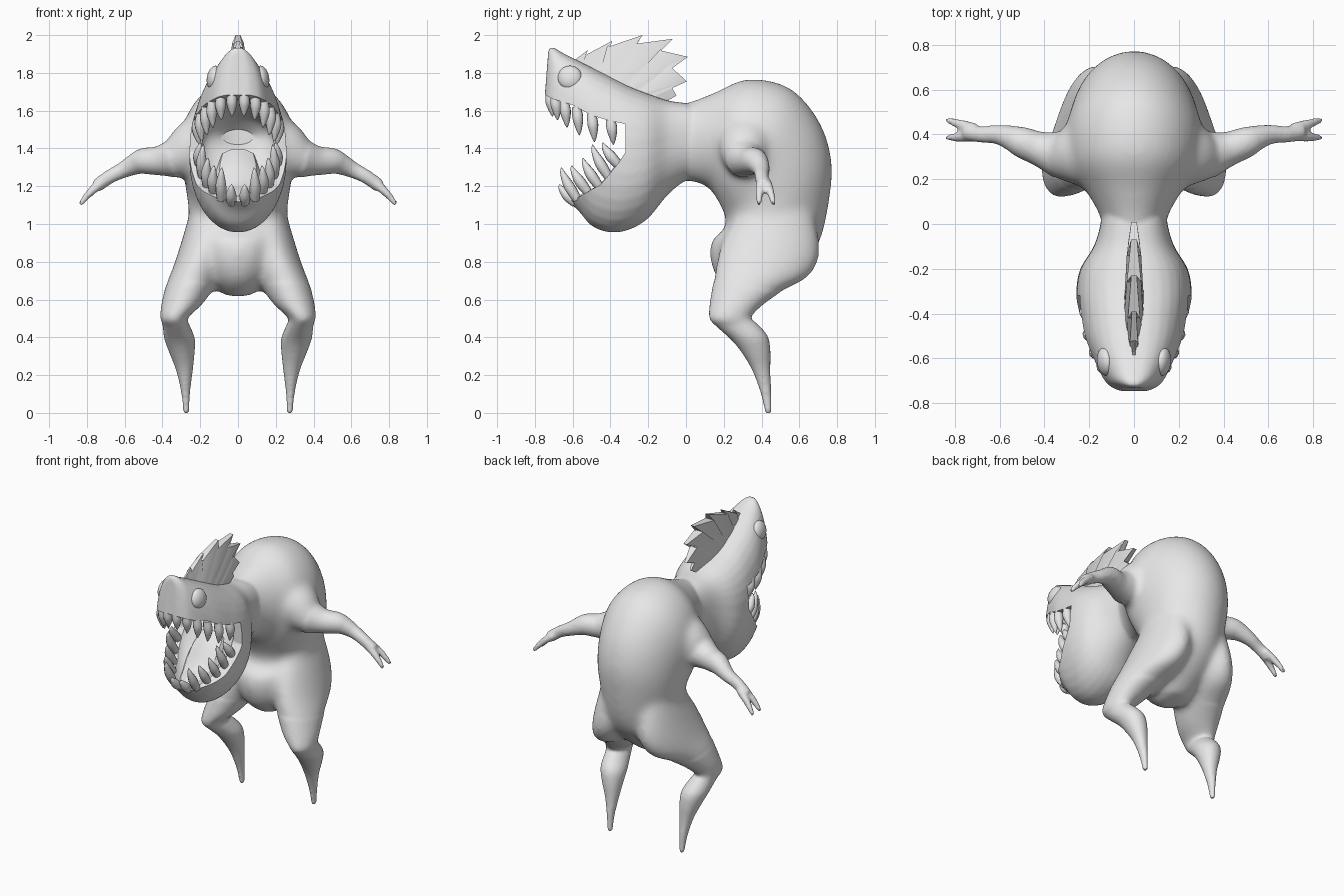
import bpy, bmesh
from math import sin, cos, pi, radians
from mathutils import Vector, Matrix

if "Cube" in bpy.data.objects:
    bpy.data.objects.remove(bpy.data.objects["Cube"], do_unlink=True)

grey = bpy.data.materials.new("plain grey")
grey.use_nodes = True
grey.diffuse_color = (0.8, 0.8, 0.8, 1)
grey.node_tree.nodes["Principled BSDF"].inputs["Base Color"].default_value = (0.8, 0.8, 0.8, 1)


def skin(bm, rings):
    """Closed shell through rings of equal point count."""
    loops = [[bm.verts.new(p) for p in r] for r in rings]
    n = len(loops[0])
    for a, b in zip(loops, loops[1:]):
        for i in range(n):
            bm.faces.new((a[i], a[(i + 1) % n], b[(i + 1) % n], b[i]))
    bm.faces.new(loops[0])
    bm.faces.new(loops[-1])


def spline(rows, steps=4):
    """Catmull-Rom interpolation of numeric rows."""
    out = []
    for i in range(len(rows) - 1):
        quad = [rows[max(0, min(len(rows) - 1, i + k))] for k in (-1, 0, 1, 2)]
        for s in range(steps):
            t = s / steps
            out.append([0.5 * (2 * b + (c - a) * t + (2 * a - 5 * b + 4 * c - d) * t * t
                               + (3 * b - a - 3 * c + d) * t ** 3) for a, b, c, d in zip(*quad)])
    out.append(list(rows[-1]))
    return out


def ellipse(c, u, v, n=32, power=(1, 1)):
    """Ring whose lower and upper halves have their own squareness."""
    pts = []
    for i in range(n):
        a, b = cos(2 * pi * i / n), sin(2 * pi * i / n)
        p = power[b > 0]
        pts.append(c + u * (abs(a) ** p * (1 if a > 0 else -1))
                   + v * (abs(b) ** p * (1 if b > 0 else -1)))
    return pts


def loft(bm, rows, n=32, power=(1, 1), side=1):
    """Rows: front y, z, back y, z, centre x, half width."""
    rings = []
    for ya, za, yb, zb, x, w in spline(rows):
        p, q = Vector((x * side, ya, za)), Vector((x * side, yb, zb))
        rings.append(ellipse((p + q) / 2, Vector((w, 0, 0)), (q - p) / 2, n, power))
    skin(bm, rings)


def upright(rows):
    """Rows y, low z, high z, half width turned into loft rows."""
    return [(y, lo, y, hi, 0, w) for y, lo, hi, w in rows]


def tube(bm, rows, side=1, n=16):
    """Rows: x, y, z, radius."""
    path = [(Vector((x * side, y, z)), max(r, 0.001)) for x, y, z, r in spline(rows)]
    rings = []
    for i, (p, r) in enumerate(path):
        d = (path[min(i + 1, len(path) - 1)][0] - path[max(i - 1, 0)][0]).normalized()
        u = d.cross(Vector((0.1, 1, 0.1))).normalized()
        rings.append(ellipse(p, u * r, d.cross(u) * r, n))
    skin(bm, rings)


def make(name, bm, angle=40):
    bmesh.ops.recalc_face_normals(bm, faces=bm.faces)
    me = bpy.data.meshes.new(name)
    bm.to_mesh(me)
    bm.free()
    me.materials.append(grey)
    ob = bpy.data.objects.new(name, me)
    bpy.context.scene.collection.objects.link(ob)
    finish(me, angle)
    return ob


def finish(me, angle):
    me.shade_smooth()
    me.set_sharp_from_angle(angle=radians(angle))


def fuse(ob, voxel, rounds):
    """Merge overlapping shells and soften the joins."""
    m = ob.modifiers.new("fuse", 'REMESH')
    m.mode, m.voxel_size = 'VOXEL', voxel
    m = ob.modifiers.new("soften", 'SMOOTH')
    m.factor, m.iterations = 0.5, rounds


def combine(ob, other, operation):
    other.hide_render = True
    m = ob.modifiers.new("combine", 'BOOLEAN')
    m.operation, m.solver, m.object = operation, 'EXACT', other


# Core: torso, thighs and shoulders, strongly blended
bm = bmesh.new()
loft(bm, [(-.08, 1.22, -.08, 1.63, 0, .13), (.03, 1.225, .03, 1.65, 0, .15),
          (.12, 1.19, .16, 1.70, 0, .21), (.17, 1.12, .33, 1.768, 0, .285),
          (.20, 1.06, .55, 1.72, 0, .31), (.21, 1.02, .705, 1.545, 0, .29),
          (.20, .97, .772, 1.33, 0, .27), (.135, .91, .755, 1.1, 0, .255),
          (.13, .80, .705, .90, 0, .23), (.18, .69, .61, .765, 0, .17), (.29, .61, .46, .64, 0, .08)])
legs = [(.32, 1.2, .62, 1.2, .14, .08), (.27, 1.05, .68, 1.04, .15, .11),
        (.20, .93, .71, .85, .17, .135), (.165, .82, .655, .725, .205, .138),
        (.145, .70, .51, .645, .25, .133), (.125, .58, .405, .57, .298, .108),
        (.123, .50, .345, .505, .338, .073), (.168, .45, .37, .48, .328, .072),
        (.245, .38, .432, .41, .31, .082), (.30, .31, .448, .33, .297, .068),
        (.352, .22, .448, .22, .283, .044), (.395, .1, .453, .1, .277, .024),
        (.418, -.006, .455, -.006, .274, .016)]
arms = [(.08, .34, 1.44, .18), (.22, .315, 1.41, .155), (.33, .31, 1.35, .11),
        (.42, .335, 1.335, .079), (.5, .365, 1.333, .07), (.55, .385, 1.315, .057),
        (.61, .40, 1.285, .044), (.68, .40, 1.25, .038), (.75, .41, 1.20, .037)]
for s in (-1, 1):
    loft(bm, legs[:7], 24, (1, 1), s)
    tube(bm, arms[:5], s)
body = make("body", bm)
fuse(body, 0.016, 26)

# Finer parts: head, shins, forearms and fingers
bm = bmesh.new()
loft(bm, upright([(.1, 1.25, 1.62, .14), (0, 1.23, 1.64, .15), (-.1, 1.15, 1.655, .18),
                  (-.2, 1.03, 1.69, .24), (-.3, .97, 1.73, .258), (-.4, .955, 1.78, .248),
                  (-.5, .99, 1.83, .228), (-.58, 1.08, 1.87, .195)])
     + [(-.69, 1.16, -.65, 1.905, 0, .155), (-.755, 1.2, -.70, 1.935, 0, .115),
        (-.785, 1.2, -.727, 1.94, 0, .06)], power=(.95, .78))
for s in (-1, 1):
    loft(bm, legs[4:], 24, (1, 1), s)
    tube(bm, arms[2:], s)
    for y, tip in ((.428, .465), (.393, .385)):
        tube(bm, [(.71, y, 1.225, .025), (.78, (y + tip) / 2, 1.17, .023),
                  (.838, tip, 1.1, .014)], s)
extremities = make("extremities", bm)
fuse(extremities, 0.01, 4)

# Mouth cutters: the open gape and the hollow inside the jaws
bm = bmesh.new()
gape = [(-.32, 1.53), (-.4, 1.545), (-.5, 1.575), (-.6, 1.63), (-.7, 1.66), (-.78, 1.7), (-.9, 1.7),
        (-.9, 1.1), (-.7, 1.1), (-.6, 1.125), (-.45, 1.21), (-.36, 1.32), (-.32, 1.38)]
skin(bm, [[(x, y, z) for y, z in gape] for x in (-.5, .5)])
gape_cutter = make("gape_cutter", bm)
bm = bmesh.new()
loft(bm, upright([(-.2, 1.42, 1.5, .08), (-.27, 1.36, 1.56, .16), (-.35, 1.22, 1.6, .2),
                  (-.45, 1.11, 1.66, .19), (-.55, 1.09, 1.69, .165), (-.63, 1.12, 1.7, .13),
                  (-.69, 1.2, 1.7, .08)]))
hollow_cutter = make("hollow_cutter", bm)

# Join the finer parts, soften the seams, cut the mouth and bake
combine(body, extremities, 'UNION')
fuse(body, 0.01, 4)
combine(body, gape_cutter, 'DIFFERENCE')
combine(body, hollow_cutter, 'DIFFERENCE')
dg = bpy.context.evaluated_depsgraph_get()
baked = bpy.data.meshes.new_from_object(body.evaluated_get(dg))
body.modifiers.clear()
body.data = baked
baked.materials.clear()
baked.materials.append(grey)
finish(baked, 40)
for helper in (extremities, gape_cutter, hollow_cutter):
    bpy.data.objects.remove(helper, do_unlink=True)

# Teeth: curved cones along both lips
upper = [(.032, -.722, 1.69, .12), (.09, -.695, 1.68, .13), (.135, -.645, 1.65, .14),
         (.168, -.58, 1.62, .15), (.195, -.5, 1.585, .15), (.21, -.4, 1.56, .14)]
lower = [(.035, -.585, 1.11, .1), (.088, -.575, 1.13, .17), (.13, -.52, 1.17, .14),
         (.163, -.46, 1.2, .15), (.188, -.41, 1.25, .17), (.203, -.355, 1.31, .12)]
for name, row, up, lean in (("upper_teeth", upper, -1, .015), ("lower_teeth", lower, 1, -.085)):
    bm = bmesh.new()
    for s in (-1, 1):
        for x, y, z, h in row:
            tube(bm, [(x, y, z, .024), (x * 1.03, y + lean * .5, z + up * h * .4, .029),
                      (x, y + lean * .9, z + up * h * .8, .015),
                      (x * .97, y + lean, z + up * h, .002)], s, 10)
    make(name, bm)

# Tongue: faceted slab on the jaw floor
bm = bmesh.new()
loft(bm, upright([(-.28, 1.28, 1.4, .1), (-.36, 1.17, 1.33, .12), (-.45, 1.08, 1.22, .11),
                  (-.52, 1.07, 1.18, .08), (-.57, 1.09, 1.15, .03)]), 10)
make("tongue", bm, 20)

# Eyes
for s, name in ((1, "left_eye"), (-1, "right_eye")):
    bm = bmesh.new()
    place = (Matrix.Translation((s * .128, -.615, 1.775)) @ Matrix.Rotation(-s * .2, 4, 'Y')
             @ Matrix.Rotation(-s * .12, 4, 'Z') @ Matrix.Diagonal((.036, .064, .064, 1)))
    bmesh.ops.create_uvsphere(bm, u_segments=24, v_segments=16, radius=1, matrix=place)
    make(name, bm)

# Crest: bowed fin with a jagged edge
jag = [(-.6, 1.86), (-.52, 1.92), (-.53, 1.895), (-.39, 1.97), (-.42, 1.935), (-.23, 2.0),
       (-.26, 1.955), (-.07, 1.98), (-.14, 1.92), (.01, 1.885), (-.09, 1.84), (.005, 1.755),
       (-.1, 1.765), (-.05, 1.68), (-.12, 1.64)]
bm = bmesh.new()
rings = []
for i, (y, z) in enumerate(jag):
    t = i / (len(jag) - 1)
    w = .008 + .036 * sin(pi * t)
    rim = w * (.3 if i % 2 else .75)
    by, bz = -.6 + .48 * t, 1.82 - .18 * t
    rings.append([(-w, by, bz), (w, by, bz), (rim, y, z), (-rim, y, z)])
skin(bm, rings)
make("crest", bm, 45)
